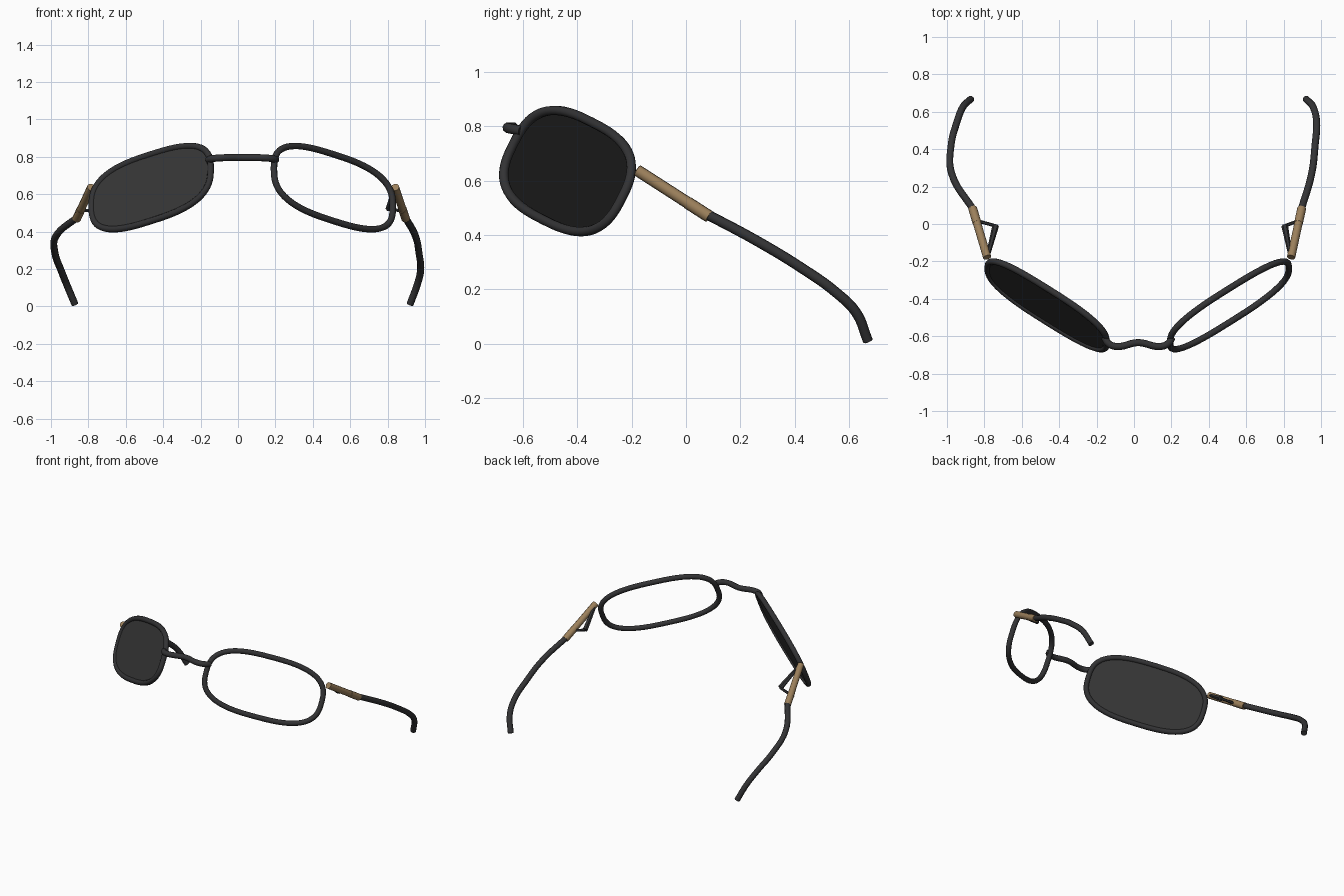
import bpy, bmesh, math
from mathutils import Vector

if "Cube" in bpy.data.objects:
    bpy.data.objects.remove(bpy.data.objects["Cube"])


def material(name, rgb):
    m = bpy.data.materials.new(name)
    m.diffuse_color = (*rgb, 1)
    m.use_nodes = True
    m.node_tree.nodes["Principled BSDF"].inputs["Base Color"].default_value = m.diffuse_color
    return m


BLACK = material("frame black", (0.033, 0.033, 0.035))
LENS = material("lens dark grey", (0.038, 0.038, 0.038))
GOLD = material("hinge gold", (0.33, 0.215, 0.105))

MID = 0.023                       # x of the symmetry plane of the front
PITCH, WRAP = math.radians(27), math.radians(35)
HALF_W, HALF_H, POWER = 0.388, 0.2, 2.8


def tube(name, pts, radius, mat, closed=False, smooth=True, radii=None, sides=3):
    """Round rod through the points, turned into a mesh."""
    cu = bpy.data.curves.new(name, 'CURVE')
    cu.dimensions = '3D'
    cu.bevel_depth = radius
    cu.bevel_resolution = sides
    cu.use_fill_caps = True
    cu.resolution_u = 6
    kind = 'BEZIER' if smooth else 'POLY'
    sp = cu.splines.new(kind)
    items = sp.bezier_points if smooth else sp.points
    items.add(len(pts) - 1)
    for i, (it, p) in enumerate(zip(items, pts)):
        if smooth:
            it.co = p
            it.handle_left_type = it.handle_right_type = 'AUTO'
        else:
            it.co = (*p, 1)
        it.radius = radii[i] if radii else 1
    sp.use_cyclic_u = closed
    ob = bpy.data.objects.new(name, cu)
    bpy.context.collection.objects.link(ob)
    bpy.ops.object.select_all(action='DESELECT')
    bpy.context.view_layer.objects.active = ob
    ob.select_set(True)
    bpy.ops.object.convert(target='MESH')
    ob = bpy.context.object
    ob.data.materials.clear()
    ob.data.materials.append(mat)
    bpy.ops.object.shade_smooth_by_angle(angle=math.radians(40))
    return ob


def rim_frame(side):
    """Centre, outward axis, up axis and normal of one tilted eye rim."""
    centre = Vector((MID + side * 0.487, -0.435, 0.635))
    across = Vector((side * math.cos(WRAP), math.sin(WRAP) * math.cos(PITCH),
                     -math.sin(WRAP) * math.sin(PITCH)))
    up = Vector((0, math.sin(PITCH), math.cos(PITCH)))
    return centre, across, up, across.cross(up).normalized()


def outline(side, count=64):
    centre, across, up, _ = rim_frame(side)
    pts = []
    for i in range(count):
        t = 2 * math.pi * i / count
        c, s = math.cos(t), math.sin(t)
        pts.append(centre
                   + across * HALF_W * math.copysign(abs(c) ** (2 / POWER), c)
                   + up * HALF_H * math.copysign(abs(s) ** (2 / POWER), s))
    return pts


# Eye rims
for side, label in ((-1, "left"), (1, "right")):
    tube(label + "_rim", outline(side), 0.0175, BLACK, closed=True, smooth=False)

# Single dark lens, a thin plate filling the left rim
normal = rim_frame(-1)[3]
bm = bmesh.new()
front = [bm.verts.new(p + normal * 0.006) for p in outline(-1)]
back = [bm.verts.new(p - normal * 0.006) for p in outline(-1)]
bm.faces.new(front)
bm.faces.new(back[::-1])
for i in range(len(front)):
    j = (i + 1) % len(front)
    bm.faces.new((front[i], back[i], back[j], front[j]))
bmesh.ops.recalc_face_normals(bm, faces=bm.faces)
mesh = bpy.data.meshes.new("left_lens")
bm.to_mesh(mesh)
bm.free()
mesh.materials.append(LENS)
bpy.context.collection.objects.link(bpy.data.objects.new("left_lens", mesh))

# Bridge, bowed slightly back in the middle
half = [(0.182, -0.605, 0.783), (0.158, -0.64, 0.79), (0.117, -0.655, 0.794)]
bridge = ([(MID - x, y, z) for x, y, z in half] + [(MID, -0.634, 0.795)]
          + [(MID + x, y, z) for x, y, z in half[::-1]])
tube("bridge", bridge, 0.019, BLACK)

# Temples: x differs per side, the fall in y and z is shared
FALL = [(0.07, 0.48), (0.27, 0.373), (0.42, 0.282), (0.55, 0.19), (0.625, 0.115), (0.668, 0.012)]
TEMPLES = {
    "left": (-0.785, -0.863, [-0.855, -0.975, -0.978, -0.945, -0.915, -0.872]),
    "right": (0.84, 0.897, [0.892, 0.95, 0.968, 0.976, 0.958, 0.92]),
}
for label, (x0, x1, xs) in TEMPLES.items():
    side = -1 if label == "left" else 1
    tube(label + "_temple", [(x, y, z) for x, (y, z) in zip(xs, FALL)], 0.019, BLACK)

    # Gold hinge sleeve in two lengths with a seam between
    start, end = Vector((x0, -0.178, 0.637)), Vector((x1, 0.085, 0.468))
    tube(label + "_hinge_sleeve_front", [start, start.lerp(end, 0.71)], 0.022, GOLD, smooth=False)
    tube(label + "_hinge_sleeve_rear", [start.lerp(end, 0.7), end], 0.0235, GOLD, smooth=False)

    # Black bracket on the inner side of the hinge
    corner = Vector((x0 + (0.045 if side < 0 else -0.034), -0.01, 0.522))
    tube(label + "_bracket_arm", [start + Vector((-side * 0.004, 0.01, -0.005)), corner],
         0.018, BLACK, smooth=False, radii=[0.6, 1.0], sides=1)
    tube(label + "_bracket_pin", [corner, Vector((x1 + side * 0.004, 0.025, 0.505))],
         0.009, BLACK, smooth=False, sides=1)
